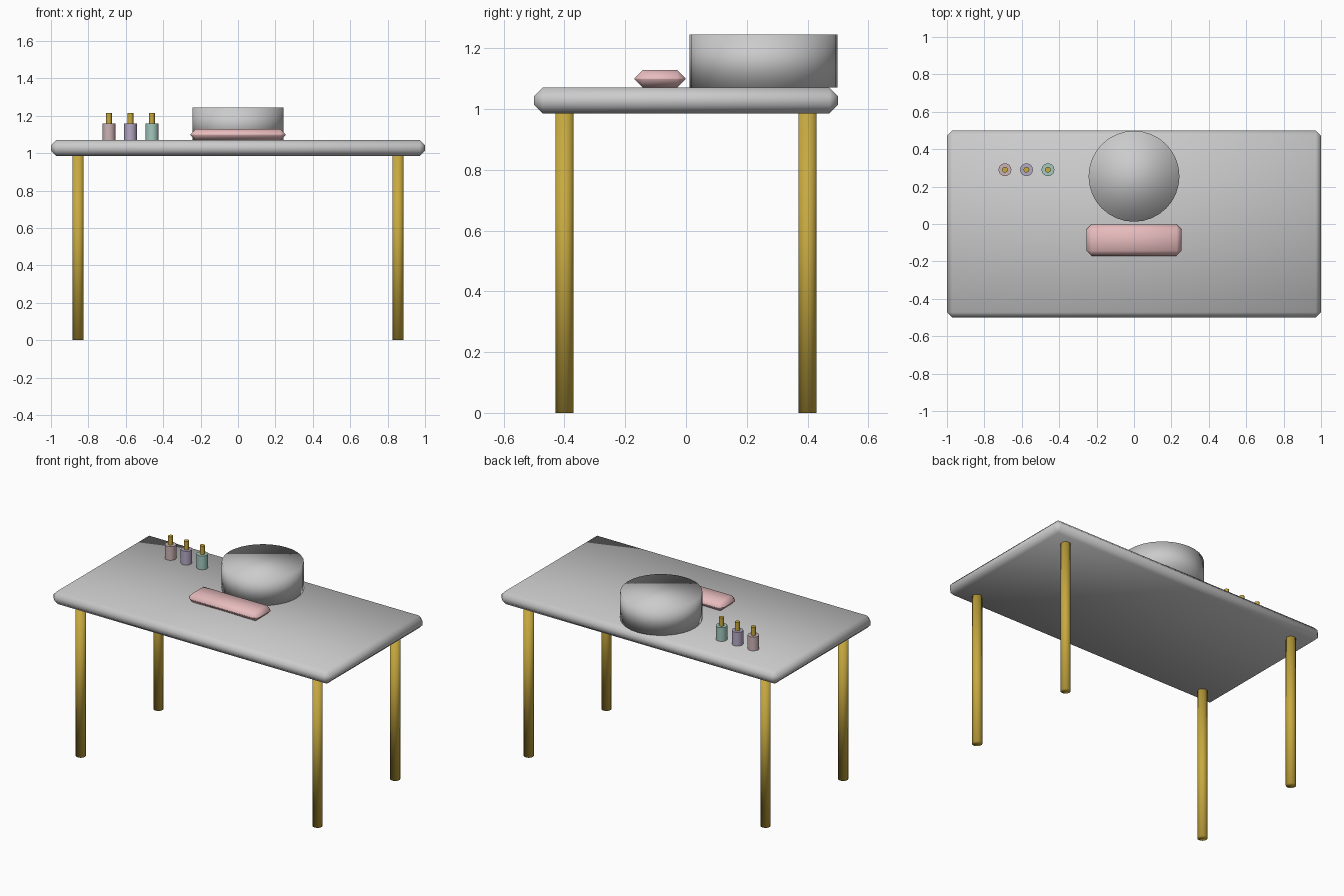
import bpy

if "Cube" in bpy.data.objects:
    bpy.data.objects.remove(bpy.data.objects["Cube"])


def material(name, rgb):
    m = bpy.data.materials.new(name)
    m.diffuse_color = (*rgb, 1)
    m.use_nodes = True
    m.node_tree.nodes["Principled BSDF"].inputs["Base Color"].default_value = m.diffuse_color
    return m


gold = material("gold", (0.58, 0.40, 0.05))
pink = material("pink", (0.80, 0.50, 0.51))


def finish(name, mat):
    ob = bpy.context.object
    ob.name = name
    if mat:
        ob.data.materials.append(mat)
    bpy.ops.object.shade_smooth()
    return ob


def cylinder(name, x, y, z0, z1, r, mat=None, sides=32):
    bpy.ops.mesh.primitive_cylinder_add(
        vertices=sides, radius=r, depth=z1 - z0, location=(x, y, (z0 + z1) / 2))
    return finish(name, mat)


def bevelled_box(name, loc, size, width, mat=None):
    bpy.ops.mesh.primitive_cube_add(size=1, location=loc)
    bpy.context.object.scale = size
    bpy.ops.object.transform_apply(location=False, rotation=False, scale=True)
    ob = finish(name, mat)
    bev = ob.modifiers.new("edge", 'BEVEL')
    bev.width = width
    bev.segments = 1
    return ob


# Table top
bevelled_box("table_top", (0, 0, 1.028), (2, 1, 0.085), 0.028)

# Four round legs
for sx, side in ((-1, "left"), (1, "right")):
    for sy, end in ((-1, "front"), (1, "back")):
        cylinder(f"{end}_{side}_leg", sx * 0.855, sy * 0.40, 0, 0.987, 0.03, gold)

# Round drum and cushioned hand rest
cylinder("round_drum", 0, 0.255, 1.07, 1.245, 0.243)
bevelled_box("hand_rest", (0, -0.086, 1.0995), (0.51, 0.168, 0.058), 0.0275, pink)

# Row of bottles with gold caps
tints = (("pink", (0.60, 0.45, 0.46)), ("lilac", (0.46, 0.40, 0.56)),
         ("mint", (0.36, 0.58, 0.51)))
for i, (tint, rgb) in enumerate(tints):
    x = -0.69 + i * 0.115
    cylinder(f"{tint}_bottle", x, 0.29, 1.07, 1.16, 0.034, material(tint + "_bottle", rgb))
    cylinder(f"{tint}_bottle_cap", x, 0.29, 1.16, 1.215, 0.015, gold)
    for ob in bpy.data.objects:
        if ob.name.startswith(tint + "_bottle"):
            bpy.context.view_layer.objects.active = ob
            ob.select_set(True)
            bpy.ops.object.shade_smooth_by_angle()
            ob.select_set(False)
